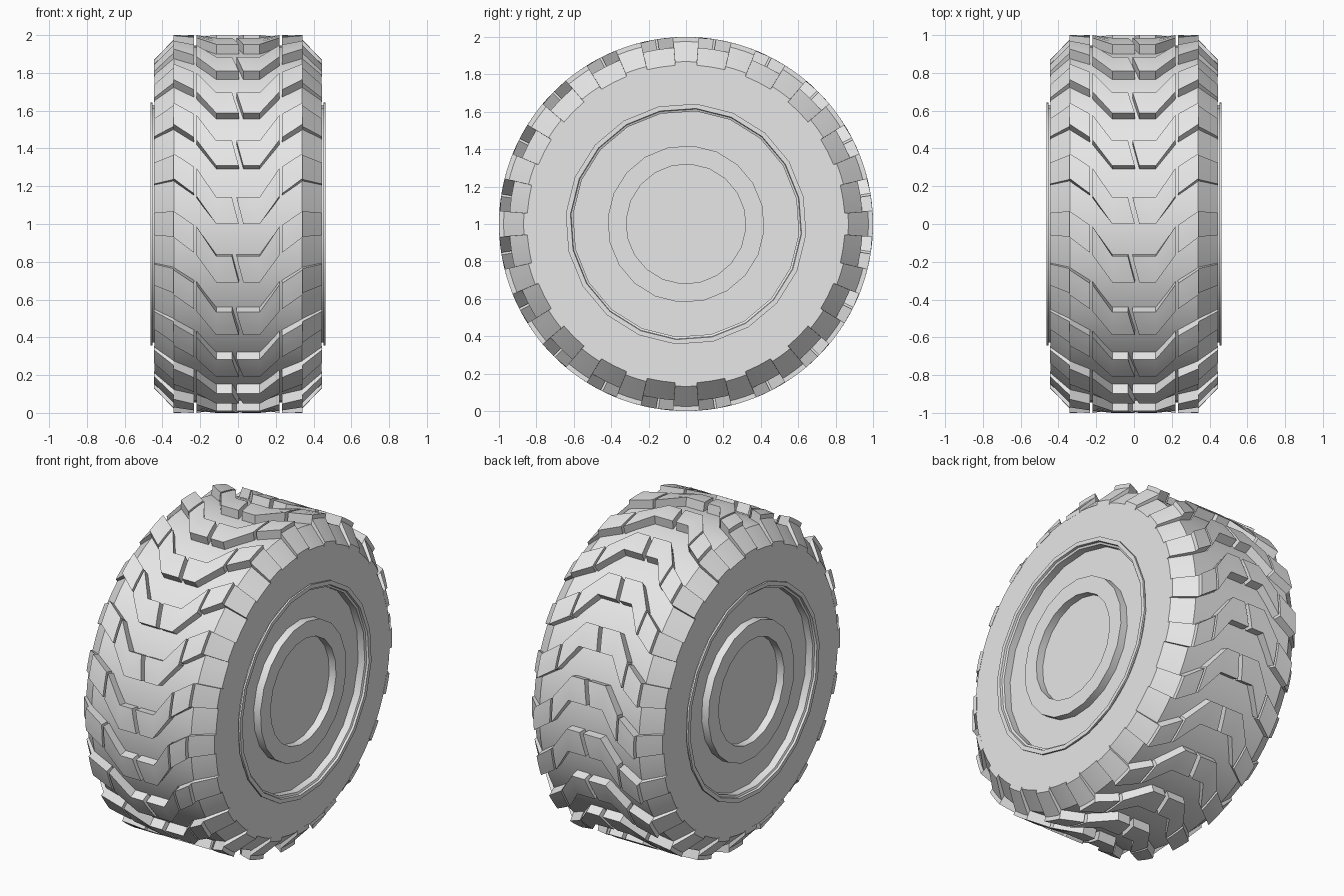
import bpy
import bmesh
from math import sin, cos, radians, pi
from mathutils import Vector, Matrix

cube = bpy.data.objects.get("Cube")
if cube:
    bpy.data.objects.remove(cube, do_unlink=True)

CENTRE = Vector((0, 0, 1))
PITCH = 18
ROWS = 360 // PITCH

grey = bpy.data.materials.new("light_grey")
grey.use_nodes = True
GREY = (0.8, 0.8, 0.8, 1)
grey.diffuse_color = GREY
grey.node_tree.nodes["Principled BSDF"].inputs["Base Color"].default_value = GREY


def polar(x, radius, degrees):
    """Point on the wheel; zero degrees is the front, rising upwards."""
    a = radians(degrees)
    return Vector((x, -radius * cos(a), radius * sin(a))) + CENTRE


def finish(bm, name, smooth=True):
    bmesh.ops.recalc_face_normals(bm, faces=bm.faces)
    mesh = bpy.data.meshes.new(name)
    bm.to_mesh(mesh)
    bm.free()
    mesh.materials.append(grey)
    obj = bpy.data.objects.new(name, mesh)
    bpy.context.collection.objects.link(obj)
    if smooth:
        bpy.ops.object.select_all(action="DESELECT")
        obj.select_set(True)
        bpy.context.view_layer.objects.active = obj
        bpy.ops.object.shade_smooth_by_angle(angle=radians(25))
    return obj


def lathe(name, half_profile, sides, start=0):
    """Turn a mirrored (x, radius) profile around the axle."""
    profile = [(-x, r) for x, r in half_profile] + [(x, r) for x, r in reversed(half_profile)]
    bm = bmesh.new()
    rings = [[bm.verts.new(polar(x, r, start + 360 * i / sides)) for i in range(sides)]
             for x, r in profile]
    for a, b in zip(rings, rings[1:]):
        for i in range(sides):
            j = (i + 1) % sides
            bm.faces.new((a[i], a[j], b[j], b[i]))
    bm.faces.new(rings[0])
    bm.faces.new(rings[-1])
    return finish(bm, name)


def add_block(bm, columns, row, steps=3):
    """Raised block; each column is x, start angle, end angle, top and base radius."""
    tops, bases = [], []
    for x, a0, a1, top, base in columns:
        angles = [row * PITCH + a0 + (a1 - a0) * i / steps for i in range(steps + 1)]
        tops.append([bm.verts.new(polar(x, top, a)) for a in angles])
        bases.append([bm.verts.new(polar(x, base, a)) for a in angles])
    for c in range(len(columns) - 1):
        for grid in (tops, bases):
            for i in range(steps):
                bm.faces.new((grid[c][i], grid[c][i + 1], grid[c + 1][i + 1], grid[c + 1][i]))
        for i in (0, steps):
            bm.faces.new((tops[c][i], tops[c + 1][i], bases[c + 1][i], bases[c][i]))
    for c in (0, -1):
        for i in range(steps):
            bm.faces.new((tops[c][i], tops[c][i + 1], bases[c][i + 1], bases[c][i]))


def tread(name, columns):
    bm = bmesh.new()
    for row in range(ROWS):
        add_block(bm, columns, row)
    return finish(bm, name)


# Tyre carcass with chamfered shoulders
lathe("tyre_body", [(0.40, 0.62), (0.443, 0.63), (0.443, 0.85), (0.34, 0.945)], 80)

# Stepped rim, dished wheel face and raised hub ring
lathe("wheel_rim", [(0.355, 0.32), (0.447, 0.32), (0.447, 0.42), (0.355, 0.42),
                    (0.355, 0.605), (0.445, 0.605), (0.45, 0.617), (0.463, 0.62),
                    (0.463, 0.645), (0.452, 0.645), (0.452, 0.63), (0.42, 0.63)], 20, 5)

# Chevron centre blocks, split by a slanted slit
TOP, BASE = 1.0, 0.93
for side, name in ((-1, "right"), (1, "left")):
    low, high = (0.028, -0.008) if side > 0 else (0.004, -0.032)
    bm = bmesh.new()
    for row in range(ROWS):
        add_block(bm, [(0, 0, 8.2, TOP, BASE), (side * 0.115, 0, 8.2, TOP, BASE),
                       (side * 0.22, 8.5, 17.3, TOP, BASE)], row)
        # Slant the inner end along the slit
        for v in bm.verts:
            if abs(v.co.x) < 1e-6:
                d = v.co - CENTRE
                along = Vector((0, -cos(radians(row * PITCH)), sin(radians(row * PITCH))))
                across = Vector((0, along.z, -along.y))
                t = min(max(d.dot(across) / 0.14, 0), 1)
                v.co.x = low + (high - low) * t + 1e-5
    finish(bm, "centre_tread_" + name)

    # Outer tread blocks continuing the chevron
    tread("outer_tread_" + name, [(side * 0.232, 9.2, 17.6, TOP, BASE),
                                  (side * 0.342, 14, 22, TOP, BASE)])

    # Shoulder lugs on the chamfer
    tread("shoulder_lug_" + name, [(side * 0.342, 14, 22, 0.975, 0.92),
                                   (side * 0.446, 14.1, 21.9, 0.868, 0.84)])
